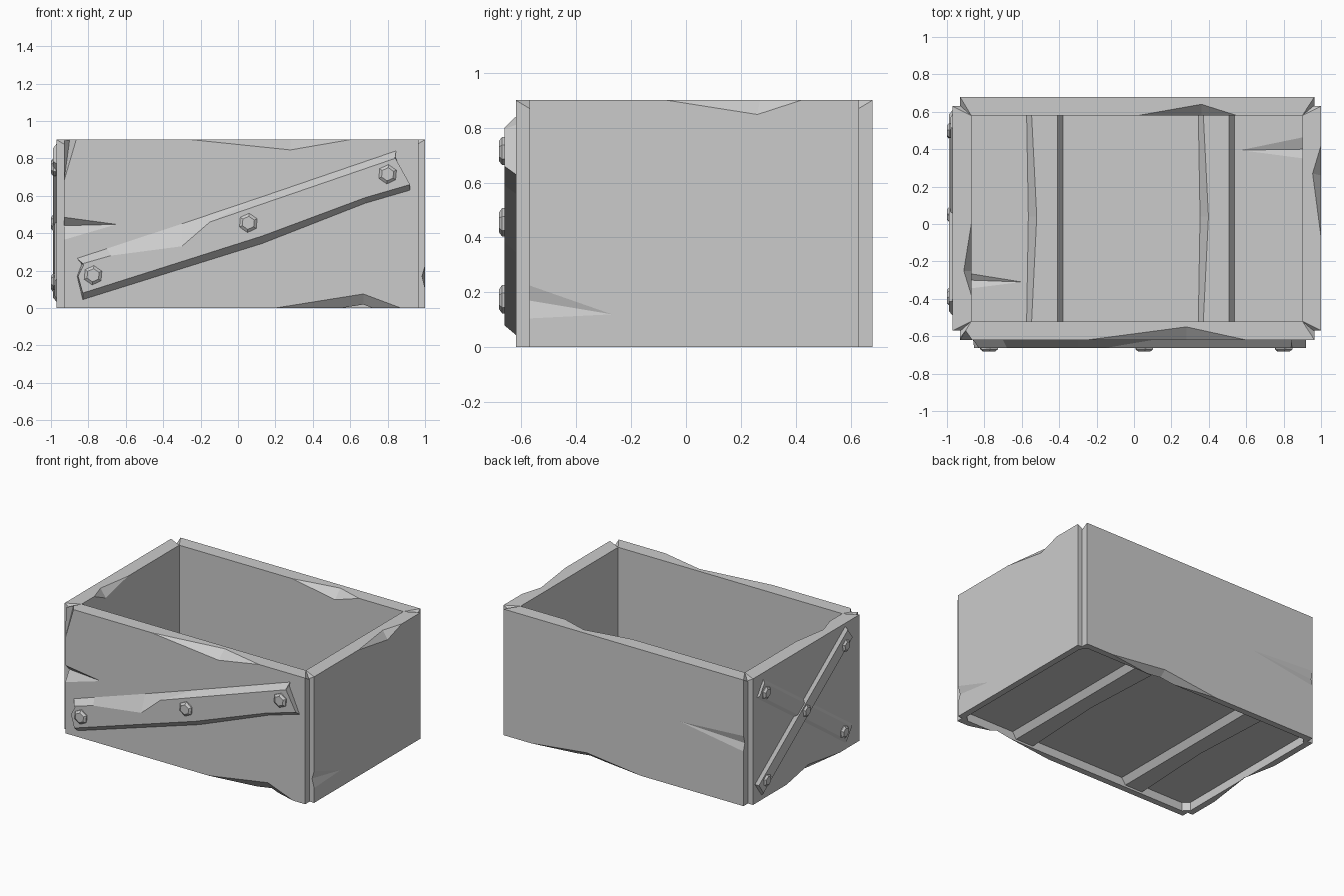
import bpy, bmesh, math
from mathutils import Vector

cube = bpy.data.objects.get("Cube")
if cube:
    bpy.data.objects.remove(cube, do_unlink=True)

colour = (0.6, 0.6, 0.6, 1)
grey = bpy.data.materials.new("plain grey")
grey.use_nodes = True
grey.diffuse_color = colour
grey.node_tree.nodes["Principled BSDF"].inputs["Base Color"].default_value = colour


def make_object(name, bm):
    bmesh.ops.recalc_face_normals(bm, faces=bm.faces[:])
    mesh = bpy.data.meshes.new(name)
    bm.to_mesh(mesh)
    bm.free()
    mesh.materials.append(grey)
    obj = bpy.data.objects.new(name, mesh)
    bpy.context.collection.objects.link(obj)
    return obj


def loft(name, rings):
    """Solid skinned through closed rings of equal point count."""
    bm = bmesh.new()
    loops = [[bm.verts.new(p) for p in ring] for ring in rings]
    n = len(loops[0])
    for low, high in zip(loops, loops[1:]):
        for i in range(n):
            j = (i + 1) % n
            bm.faces.new((low[i], low[j], high[j], high[i]))
    bm.faces.new(loops[0])
    bm.faces.new(loops[-1])
    return make_object(name, bm)


def chip(a, b, c, d, out=None):
    """Splinter on edge a-b, with c on one face and d on the other."""
    pts = [Vector(p) for p in (a, b, c, d)]
    if out is None:
        mid = (pts[0] + pts[1]) / 2
        out = mid - sum(((p - mid).normalized() * 0.05 for p in pts[2:]), Vector())
    return pts + [Vector(out)]


def carve(obj, chips):
    for pts in chips:
        bm = bmesh.new()
        for p in pts:
            bm.verts.new(p)
        bmesh.ops.convex_hull(bm, input=bm.verts[:])
        loose = [v for v in bm.verts if not v.link_faces]
        bmesh.ops.delete(bm, geom=loose, context='VERTS')
        cutter = make_object("cutter", bm)
        cutter.hide_render = True
        mod = obj.modifiers.new("chip", 'BOOLEAN')
        mod.operation, mod.solver, mod.object = 'DIFFERENCE', 'EXACT', cutter
        graph = bpy.context.evaluated_depsgraph_get()
        mesh = bpy.data.meshes.new_from_object(obj.evaluated_get(graph))
        obj.modifiers.clear()
        obj.data = mesh
        bpy.data.objects.remove(cutter, do_unlink=True)


# Four walls with stepped corners and a thin lip round the bottom
H = 0.9
L, R, F, B = -0.97, 1.0, -0.62, 0.68       # outer faces
li, ri, fi, bi = -0.87, 0.9, -0.52, 0.58   # inner faces
fl, fr = -0.93, 0.965                      # ends of front and back
sf, sb = -0.57, 0.63                       # ends of the sides
lip, cut = 0.045, 0.04
x0, x1, y0, y1 = L + lip, R - lip, F + lip, B - lip
recess = [(x0 + cut, y0), (x1 - cut, y0), (x1, y0 + cut), (x1, y1 - cut),
          (x1 - cut, y1), (x0 + cut, y1), (x0, y1 - cut), (x0, y0 + cut)]
rabbet = [(x, y, z) for x, y in recess for z in (-0.05, 0.065)]


def wall(name, outer, inner, chips):
    """Square-ended board whose top corners slope down from the mitre line."""
    along_x = outer[0][1] == outer[1][1]
    corners = [(o[0], i[1]) if along_x else (i[0], o[1]) for o, i in zip(outer, inner)]
    outline = [outer[0], outer[1], corners[1], corners[0]]
    obj = loft(name, [[(x, y, z) for x, y in outline] for z in (0, H)])
    mitres = []
    for o, i, c in zip(outer, inner, corners):
        out = Vector(c) * 2 - (Vector(o) + Vector(i)) / 2
        mitres.append(chip((*o, H), (*i, H), (*c, H - 0.06), (*c, H), (*out, H + 0.05)))
    carve(obj, mitres + chips + [rabbet])


wall("front_wall", [(fl, F), (fr, F)], [(li, fi), (ri, fi)], [
    chip((-0.25, F, H), (0.6, F, H), (0.28, F, 0.845), (0.28, -0.55, H)),
    chip((0.2, F, 0), (0.87, F, 0), (0.67, F, 0.075), (0.67, -0.56, 0)),
    chip((fl, F, 0.485), (fl, F, 0.365), (-0.65, F, 0.447), (fl, -0.575, 0.44)),
    chip((fl, F, 0.68), (-0.865, F, H), (fl, F, H), (-0.9, -0.57, H), (-1, -0.7, 1)),
])
wall("back_wall", [(fl, B), (fr, B)], [(li, bi), (ri, bi)], [
    chip((0.02, bi, H), (0.55, bi, H), (0.36, bi, 0.84), (0.36, 0.64, H)),
    chip((-0.12, B, 0), (0.75, B, 0), (0.31, B, 0.05), (0.31, 0.62, 0)),
    chip((fl, B, 0.5), (fl, B, 0.39), (-0.43, B, 0.47), (fl, 0.665, 0.445)),
])
wall("right_wall", [(R, sf), (R, sb)], [(ri, fi), (ri, bi)], [
    chip((R, -0.07, H), (R, 0.42, H), (R, 0.26, 0.848), (0.955, 0.27, H)),
    chip((R, sf, 0.225), (R, sf, 0.105), (R, -0.27, 0.12), (0.984, sf, 0.17)),
])
wall("left_wall", [(L, sf), (L, sb)], [(li, fi), (li, bi)], [
    chip((li, -0.38, H), (li, 0, H), (li, -0.25, 0.84), (-0.91, -0.25, H)),
    chip((L, -0.35, 0), (L, 0.25, 0), (L, 0, 0.05), (-0.92, 0, 0)),
])

# Recessed floor with two splinters
ft = 0.09
floor = loft("floor", [[(x, y, z) for x, y in recess] for z in (0.06, ft)])
carve(floor, [
    chip((0.91, 0.35, ft), (0.91, 0.465, ft), (0.57, 0.395, ft), (0.91, 0.4, 0.065)),
    chip((-0.88, -0.345, ft), (-0.88, -0.265, ft), (-0.6, -0.31, ft), (-0.88, -0.3, 0.065)),
])


# Bevelled battens across the floor, worn along one edge
def batten(name, x):
    wide = [(x, y0), (x + 0.195, y0), (x + 0.195, y1), (x, y1), (x + 0.01, 0.04)]
    slim = [(x + 0.025, y0), (x + 0.165, y0), (x + 0.165, y1), (x + 0.025, y1), (x + 0.055, 0.04)]
    levels = [(slim, 0.015), (wide, 0.06), (wide, 0.09), (slim, 0.135)]
    loft(name, [[(px, py, z) for px, py in ring] for ring, z in levels])


batten("floor_batten_left", -0.575)
batten("floor_batten_right", 0.343)


# Mapping from a wall's own plane (across, up, outward) to the model
def on_front(u, v, d):
    return (u, F - d, v)


def on_left(u, v, d):
    return (L - d, u, v)


def bolt(name, place, u, v, d0, d1, r):
    levels = [(r, d0), (r, d0 + (d1 - d0) * 0.5), (r * 0.68, d1)]
    angles = [math.radians(60 * i + 25) for i in range(6)]
    loft(name, [[place(u + rad * math.cos(a), v + rad * math.sin(a), d) for a in angles]
                for rad, d in levels])


def brace(name, start, end, width, thick):
    a, b = Vector(start), Vector(end)
    along = (b - a).normalized()
    side = Vector((-along.y, along.x))
    rings = []
    for inset, d in ((0, -0.005), (0, 0), (0.02, thick)):
        w, s = side * (width / 2 - inset), along * inset * 0.5
        rings.append([on_left(p.x, p.y, d) for p in (a + s - w, b - s - w, b - s + w, a + s + w)])
    loft(name, rings)


# Worn slanted board on the front
base = [(-0.86, 0.265), (-0.835, 0.235), (-0.86, 0.17), (-0.83, 0.045), (0.13, 0.345),
        (0.68, 0.56), (0.92, 0.63), (0.84, 0.81), (0.845, 0.84), (0.1, 0.585),
        (-0.3, 0.45), (-0.7, 0.318)]
face = [(-0.83, 0.237), (-0.825, 0.23), (-0.855, 0.17), (-0.83, 0.08), (0.13, 0.385),
        (0.68, 0.59), (0.92, 0.66), (0.845, 0.795), (0.84, 0.8), (-0.15, 0.46),
        (-0.3, 0.33), (-0.68, 0.28)]
loft("front_board", [[on_front(u, v, d) for u, v in ring]
                     for ring, d in ((base, -0.005), (base, 0.0), (face, 0.042))])
for i, (u, v) in enumerate([(-0.775, 0.175), (0.055, 0.455), (0.8, 0.715)]):
    bolt(f"front_bolt_{i + 1}", on_front, u, v, 0.038, 0.062, 0.052)

# Crossed braces on the left end, one nearly sunk into the wall
brace("side_brace_raised", (-0.45, 0.825), (0.57, 0.085), 0.13, 0.018)
brace("side_brace_sunk", (0.55, 0.8), (-0.45, 0.1), 0.13, 0.012)
for i, (u, v) in enumerate([(-0.395, 0.75), (0.495, 0.13), (0.05, 0.455),
                            (0.5, 0.755), (-0.38, 0.14)]):
    bolt(f"side_bolt_{i + 1}", on_left, u, v, 0.004, 0.03, 0.045)
